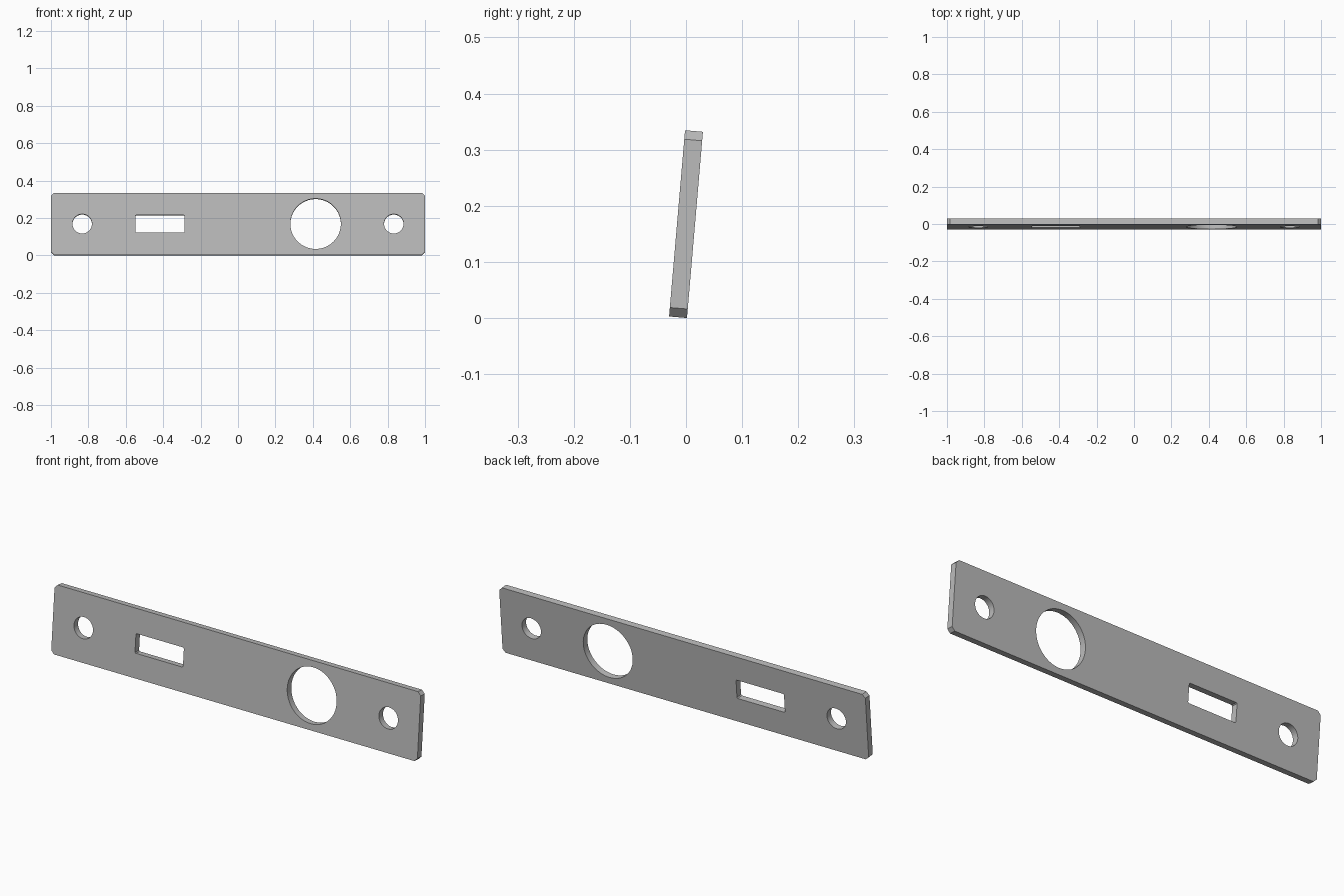
import bpy, bmesh
from math import sin, cos, pi, radians
from mathutils import Matrix

cube = bpy.data.objects.get("Cube")
if cube:
    bpy.data.objects.remove(cube, do_unlink=True)

WIDTH, HEIGHT, THICK = 2.0, 0.333, 0.032
TILT = radians(4.9)


def circle(cx, r, n=64):
    return [(cx + r * cos(2 * pi * i / n), r * sin(2 * pi * i / n)) for i in range(n)]


def cut_rect(cx, w, h, c):
    """Rectangle centred on the plate's long axis, with chamfered corners."""
    x, y = w / 2, h / 2
    pts = [(x, y - c), (x - c, y), (c - x, y), (-x, y - c),
           (-x, c - y), (c - x, -y), (x - c, -y), (x, c - y)]
    return [(cx + px, py) for px, py in pts]


# Outline and its openings, as one filled profile
outlines = [
    cut_rect(0, WIDTH, HEIGHT, 0.016),
    circle(-0.833, 0.052),
    circle(0.833, 0.052),
    circle(0.415, 0.135),
    cut_rect(-0.418, 0.262, 0.094, 0.004),
]
profile = bpy.data.curves.new("plate_profile", "CURVE")
profile.dimensions = "2D"
profile.fill_mode = "BOTH"
profile.extrude = THICK / 2
for pts in outlines:
    spline = profile.splines.new("POLY")
    spline.points.add(len(pts) - 1)
    for point, (x, y) in zip(spline.points, pts):
        point.co = (x, y, 0, 1)
    spline.use_cyclic_u = True

# Turn the profile into a mesh, stand it up and lean it back
source = bpy.data.objects.new("profile_helper", profile)
bpy.context.collection.objects.link(source)
bpy.context.view_layer.update()
graph = bpy.context.evaluated_depsgraph_get()
mesh = bpy.data.meshes.new_from_object(source.evaluated_get(graph))
bpy.data.objects.remove(source, do_unlink=True)

bm = bmesh.new()
bm.from_mesh(mesh)
bmesh.ops.remove_doubles(bm, verts=bm.verts, dist=0.0001)
bmesh.ops.recalc_face_normals(bm, faces=bm.faces)
bm.transform(Matrix.Rotation(pi / 2 - TILT, 4, "X"))
bm.transform(Matrix.Translation((0, 0, -min(v.co.z for v in bm.verts))))
bm.to_mesh(mesh)
bm.free()
mesh.name = "mounting_plate"

plate = bpy.data.objects.new("mounting_plate", mesh)
bpy.context.collection.objects.link(plate)

# Plain grey finish
grey = bpy.data.materials.new("plain_grey")
grey.use_nodes = True
colour = (0.5, 0.5, 0.5, 1)
grey.diffuse_color = colour
grey.node_tree.nodes["Principled BSDF"].inputs["Base Color"].default_value = colour
mesh.materials.clear()
mesh.materials.append(grey)

# Smooth hole walls, sharp edges elsewhere
bpy.ops.object.select_all(action="DESELECT")
plate.select_set(True)
bpy.context.view_layer.objects.active = plate
bpy.ops.object.shade_smooth_by_angle(angle=radians(30))
